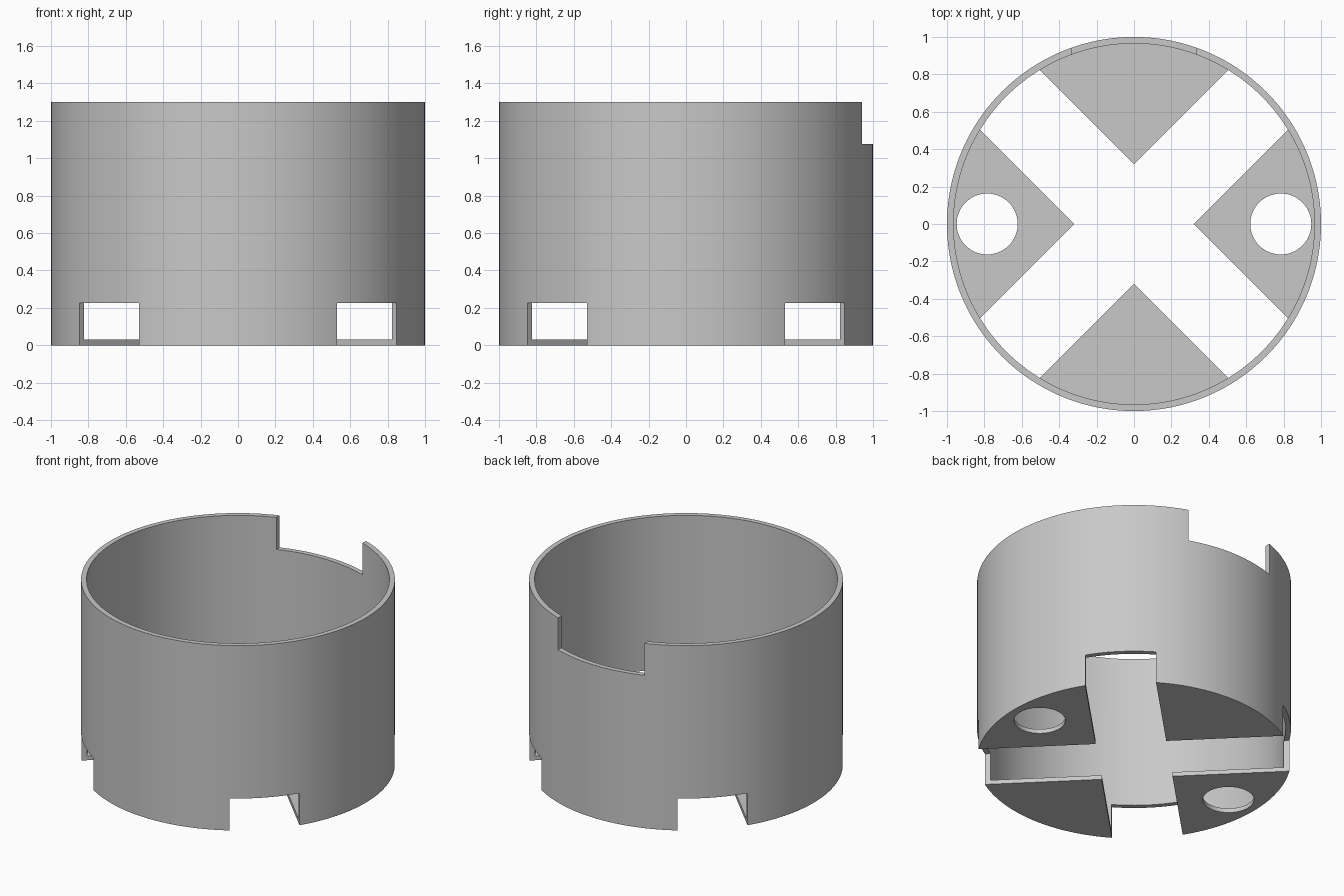
import bpy
import math

cube = bpy.data.objects.get("Cube")
if cube:
    bpy.data.objects.remove(cube, do_unlink=True)

RADIUS, INNER, HEIGHT, FLOOR = 1.0, 0.965, 1.3, 0.03
SLOT_WIDTH, SLOT_TOP = 0.452, 0.225
NOTCH_WIDTH, NOTCH_BOTTOM = 0.67, 1.075
HOLE_X, HOLE_RADIUS = 0.785, 0.163

grey = bpy.data.materials.new("plain grey")
grey.use_nodes = True
colour = (0.58, 0.58, 0.58, 1)
grey.diffuse_color = colour
grey.node_tree.nodes["Principled BSDF"].inputs["Base Color"].default_value = colour


def cylinder(name, radius, z0, z1, x=0, sides=160):
    bpy.ops.mesh.primitive_cylinder_add(
        vertices=sides, radius=radius, depth=z1 - z0, location=(x, 0, (z0 + z1) / 2))
    obj = bpy.context.object
    obj.name = name
    obj.data.materials.append(grey)
    return obj


def box(name, size, centre, turn=0):
    bpy.ops.mesh.primitive_cube_add(size=1, location=centre, rotation=(0, 0, turn))
    obj = bpy.context.object
    obj.name = name
    obj.scale = size
    obj.data.materials.append(grey)
    return obj


def cut(target, cutter):
    """Subtract the cutter from the target, then discard it."""
    cutter.hide_render = True
    bpy.context.view_layer.objects.active = target
    mod = target.modifiers.new("cut", 'BOOLEAN')
    mod.operation, mod.solver, mod.object = 'DIFFERENCE', 'EXACT', cutter
    bpy.ops.object.modifier_apply(modifier=mod.name)
    bpy.data.objects.remove(cutter, do_unlink=True)


# Open cup with a thin floor
cup = cylinder("round_cup", RADIUS, 0, HEIGHT)
cut(cup, cylinder("cavity", INNER, FLOOR, HEIGHT + 0.2))

# Diagonal cross slots through the floor and lower wall
for turn in (math.pi / 4, -math.pi / 4):
    cut(cup, box("cross_slot", (3, SLOT_WIDTH, 2 * SLOT_TOP), (0, 0, 0), turn))

# Screw holes in the two side floor pieces
for side in (-1, 1):
    cut(cup, cylinder("floor_hole", HOLE_RADIUS, -0.1, 0.1, side * HOLE_X, 64))

# Notch in the back rim
cut(cup, box("rim_notch", (NOTCH_WIDTH, 1, 1), (0, 1, NOTCH_BOTTOM + 0.5)))

# Smooth walls with crisp edges
bpy.ops.object.select_all(action='DESELECT')
cup.select_set(True)
bpy.context.view_layer.objects.active = cup
bpy.ops.object.shade_smooth_by_angle(angle=math.radians(30))
